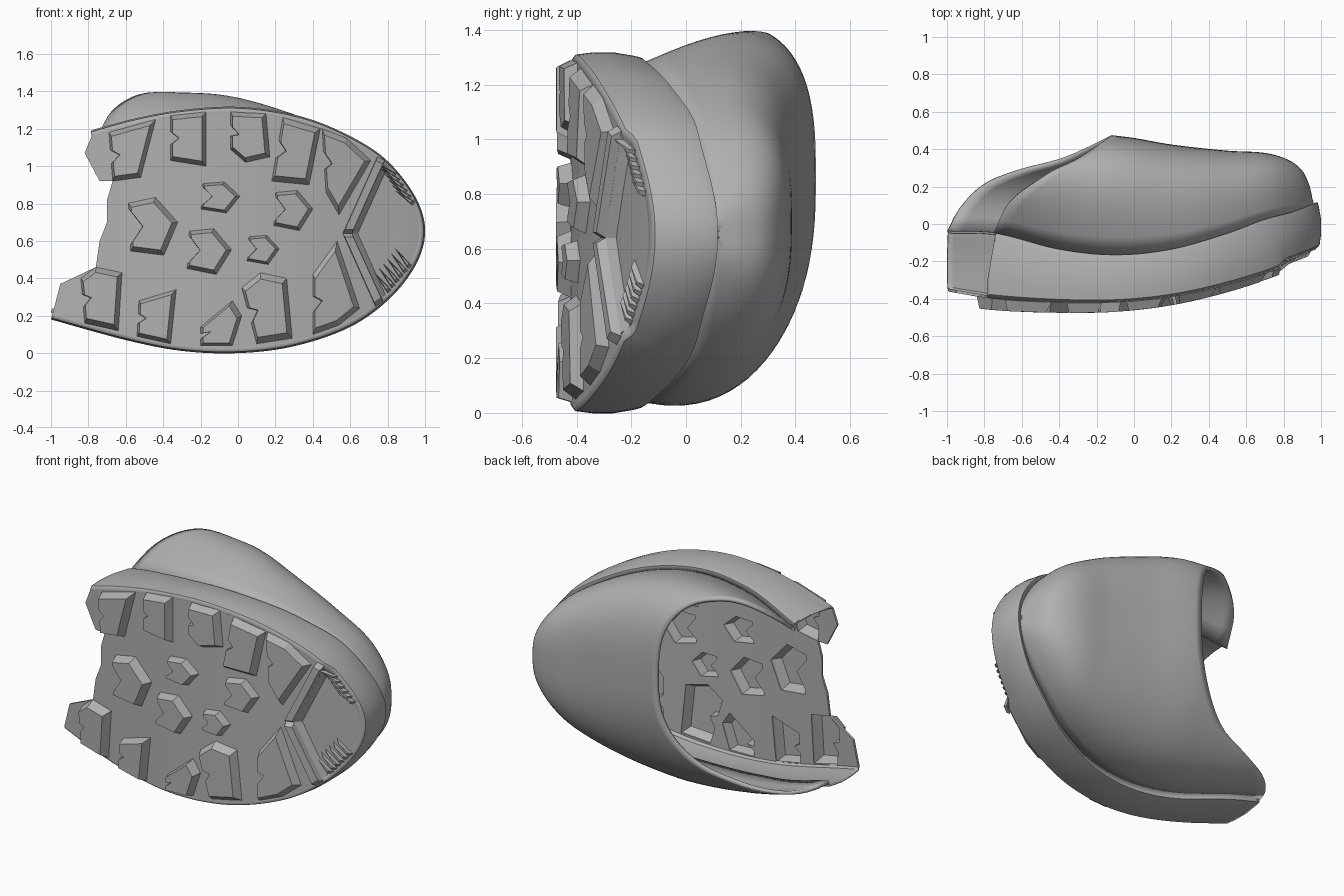
import bpy, bmesh, math
from mathutils import Vector

cube = bpy.data.objects.get("Cube")
if cube:
    bpy.data.objects.remove(cube, do_unlink=True)

rubber = bpy.data.materials.new("grey rubber")
rubber.use_nodes = True
GREY = (0.44, 0.44, 0.44, 1)
rubber.diffuse_color = GREY
rubber.node_tree.nodes["Principled BSDF"].inputs["Base Color"].default_value = GREY


def curve(pts, x):
    """Smooth value at x through (x, value) points, held beyond the ends."""
    if x <= pts[0][0]:
        return pts[0][1]
    if x >= pts[-1][0]:
        return pts[-1][1]
    i = next(k for k in range(len(pts) - 1) if x <= pts[k + 1][0])

    def slope(k):
        a, b = pts[max(k - 1, 0)], pts[min(k + 1, len(pts) - 1)]
        return (b[1] - a[1]) / max(b[0] - a[0], 1e-6)
    (x0, v0), (x1, v1) = pts[i], pts[i + 1]
    d = max(x1 - x0, 1e-6)
    t = (x - x0) / d
    return (v0 * (2*t**3 - 3*t*t + 1) + v1 * (3*t*t - 2*t**3)
            + d * (slope(i) * (t**3 - 2*t*t + t) + slope(i + 1) * (t**3 - t*t)))


def make(name, bm, smooth=None, thickness=0):
    bmesh.ops.remove_doubles(bm, verts=bm.verts, dist=0.0005)
    bmesh.ops.recalc_face_normals(bm, faces=bm.faces)
    mesh = bpy.data.meshes.new(name)
    bm.to_mesh(mesh)
    bm.free()
    ob = bpy.data.objects.new(name, mesh)
    bpy.context.collection.objects.link(ob)
    mesh.materials.append(rubber)
    bpy.ops.object.select_all(action='DESELECT')
    ob.select_set(True)
    bpy.context.view_layer.objects.active = ob
    if smooth:
        bpy.ops.object.shade_smooth_by_angle(angle=math.radians(smooth))
    if thickness:
        mod = ob.modifiers.new("thickness", 'SOLIDIFY')
        mod.thickness = thickness
        mod.offset = -1
    return ob


def loft(rows):
    bm = bmesh.new()
    grid = [[bm.verts.new(p) for p in row] for row in rows]
    for a, b in zip(grid, grid[1:]):
        for i in range(len(a) - 1):
            bm.faces.new((a[i], a[i + 1], b[i + 1], b[i]))
    return bm


# Side outline, from the high rear corner round the toe to the low rear corner
KEYS = [Vector(p) for p in (
    (-.79, 1.19), (-.55, 1.255), (-.3, 1.3), (0, 1.317), (.3, 1.275), (.55, 1.185),
    (.78, 1.045), (.94, .85), (1, .67), (.96, .49), (.82, .3), (.6, .14), (.3, .037),
    (0, 0), (-.3, .012), (-.6, .07), (-1, .18))]
OUTLINE = []
for i in range(len(KEYS) - 1):
    p0, p1, p2, p3 = (KEYS[max(0, min(k, len(KEYS) - 1))] for k in range(i - 1, i + 3))
    for s in range(8):
        t = s / 8
        OUTLINE.append(p1 + t * (p2 - p0) / 2 + t*t * (p0 - 2.5*p1 + 2*p2 - .5*p3)
                       + t**3 * (1.5 * (p1 - p2) + (p3 - p0) / 2))
OUTLINE.append(KEYS[-1])


def inset(amount):
    out = []
    for i, p in enumerate(OUTLINE):
        d = (OUTLINE[min(i + 1, len(OUTLINE) - 1)] - OUTLINE[max(i - 1, 0)]).normalized()
        out.append(p + Vector((d.y, -d.x)) * amount)
    return out


# Heights along the length: tread surface, welt line, crown and lean of the upper
BASE = [(-1, -.36), (-.75, -.4), (-.4, -.42), (-.1, -.42), (.2, -.39),
        (.5, -.325), (.8, -.23), (1, -.135)]
WELT = [(-1, -.04), (-.74, -.05), (-.4, -.135), (-.1, -.165), (.2, -.135),
        (.5, -.05), (.7, .025), (.85, .065), (1, .125)]
CROWN = [(-.12, .475), (0, .46), (.2, .425), (.5, .392), (.7, .38), (.82, .345),
         (.9, .285), (.94, .2), (.957, .12)]
LEAN = [(-.75, .75), (-.5, .65), (-.3, .53), (0, .4), (.3, .28), (.7, .15), (1, .05)]


def tread(x, z):
    """Tread surface, stepping inward ahead of the toe chevron."""
    ahead = (x - .45 * abs(z - .64) - .61) / .03
    return curve(BASE, x) + .03 * min(1, max(0, ahead)) * min(1, (1.1 - x) / .3)


# Rubber side wall with a stepped welt
PROFILE = [(.03, 0), (.008, .06), (0, .3), (0, .6), (.012, .88), (.016, .95),
           (.02, 1), (.05, 1.01)]
rows = []
for amount, f in PROFILE:
    rows.append([(max(p.x, -.8 + .06 * f) if p.y > .6 else p.x,
                  tread(p.x, p.y) * (1 - f) + curve(WELT, p.x) * f, p.y)
                 for p in inset(amount)])
make("side_wall", loft(rows), 35, .012)

# Rounded upper, swept from the slanted rear opening to the toe
edge = inset(.04)
tip = max(range(len(edge)), key=lambda k: edge[k].x)
HIGH = [tuple(p) for p in edge[:tip + 1]]
LOW = [tuple(p) for p in reversed(edge[tip:])]
RIM_LOW = [(0, -1), (.25, -.93), (.5, -.8), (.68, -.6), (.81, -.37), (1, -.12)]
RIM_HIGH = [(0, -.75), (.35, -.66), (.67, -.45), (.8, -.3), (1, -.12)]
rows = []
for j in range(49):
    a = math.pi * j / 48
    v = max(math.sin(a), 0) ** .7
    side = math.copysign(abs(math.cos(a)) ** .7, -math.cos(a))
    start = curve(RIM_LOW if a < math.pi / 2 else RIM_HIGH, v)
    row = []
    for i in range(41):
        x = start + (edge[tip].x - start) * math.sin(i / 40 * math.pi / 2)
        lo, hi, w = curve(LOW, x), curve(HIGH, x), curve(WELT, x)
        rise = max(curve(CROWN, x) - w, 0) * v
        high_share = (1 - math.cos(a)) / 2
        low_lean = (.4 * v - .2) * min(1, max(0, 1 - x))
        lean = low_lean * (1 - high_share) + curve(LEAN, x) * high_share
        row.append((x, w + rise, (lo + hi) / 2 + side * (hi - lo) / 2 + lean * rise))
    rows.append(row)
make("upper", loft(rows), 60, .022)


# Tread lugs, drawn flat and then bent to the sole; the last edge gets a notch
def notched(pts, margin=.36, depth=.45):
    pts = [Vector(p) for p in pts]
    mid = sum(pts, Vector((0, 0))) / len(pts)
    a, b = pts[-1], pts[0]
    return pts + [a.lerp(b, margin), ((a + b) / 2).lerp(mid, depth), b.lerp(a, margin)]


def arrow(x, z, w, h, turn=0):
    pts = [(-.8, .9), (.25, 1), (1, .1), (.35, -.95), (-.9, -.7)]
    c, s = math.cos(turn), math.sin(turn)
    return notched([(x + w*u*c - h*v*s, z + w*u*s + h*v*c) for u, v in pts], .12, .6)


LUGS = [arrow(-.46, .67, .14, .16, .1), arrow(-.1, .83, .11, .085),
        arrow(-.16, .54, .125, .125), arrow(.29, .76, .11, .11), arrow(.13, .55, .09, .08)]
LUGS += [notched(p) for p in (
    [(-.69, 1.18), (-.44, 1.25), (-.52, .94), (-.67, .92)],
    [(-.36, 1.27), (-.17, 1.29), (-.17, 1), (-.36, 1.03)],
    [(-.04, 1.29), (.15, 1.28), (.17, 1.05), (.04, 1.02), (-.04, 1.09)],
    [(.24, 1.26), (.44, 1.2), (.38, .9), (.18, .92)],
    [(.45, 1.2), (.58, 1.15), (.71, 1.03), (.54, .74), (.47, .86)],
    [(-.84, .4), (-.76, .46), (-.62, .43), (-.64, .12), (-.82, .16)],
    [(-.53, .28), (-.33, .34), (-.36, .05), (-.54, .09)],
    [(-.2, .14), (-.03, .28), (.02, .2), (-.03, .04), (-.2, .04)],
    [(.02, .35), (.12, .43), (.26, .4), (.29, .08), (.1, .05)],
    [(.4, .42), (.53, .6), (.65, .24), (.54, .15), (.4, .1)])]
# Chevron bars at the front of the tread, and the small toe ribs
BARS = [[(.56, .64), (.745, 1.05), (.785, 1.03), (.61, .64)],
        [(.56, .64), (.61, .64), (.775, .28), (.735, .25)]]
RIBS = []
for i in range(6):
    t = i / 5
    for end, back in ((Vector((.84 + .1*t, .95 - .15*t)), Vector((-.1, .07))),
                      (Vector((.81 + .11*t, .33 + .13*t)), Vector((-.08, .1)))):
        across = Vector((-back.y, back.x)) * .1
        RIBS.append([end - across, end + across, end + back])


def bend(bm):
    for v in bm.verts:
        v.co.y = v.co.y * (1 - .35 * v.co.x) + tread(v.co.x, v.co.z)


def frustums(polys, height, taper, closed=False, bottom=0):
    bm = bmesh.new()
    for poly in polys:
        pts = [Vector(p) for p in poly]
        mid = sum(pts, Vector((0, 0))) / len(pts)
        low = [bm.verts.new((p.x, bottom, p.y)) for p in pts]
        top = [bm.verts.new((q.x, -height, q.y)) for q in (mid.lerp(p, taper) for p in pts)]
        bm.faces.new(top)
        if closed:
            bm.faces.new(low[::-1])
        for k in range(len(pts)):
            n = (k + 1) % len(pts)
            bm.faces.new((low[k], low[n], top[n], top[k]))
    return bm


for name, polys, height, taper in (("tread_lugs", LUGS, .048, .82),
                                   ("chevron_bars", BARS, .045, .9),
                                   ("toe_ribs", RIBS, .03, .6)):
    bm = frustums(polys, height, taper)
    bend(bm)
    make(name, bm)

# Sole plate, open behind each hollow lug
rear = [(-.95, .37), (-.76, .46), (-.74, .6), (-.7, .7), (-.7, .82), (-.67, .92),
        (-.74, .92), (-.82, 1.07)]
plate = make("sole_plate", frustums([[tuple(p) for p in inset(.03)] + rear], 0, 1, True, .012))
cutter = make("lug_cutter", frustums(LUGS, .05, 1, True, .05))
cutter.hide_render = True
mod = plate.modifiers.new("lug_openings", 'BOOLEAN')
mod.operation, mod.object, mod.solver = 'DIFFERENCE', cutter, 'EXACT'
bpy.context.view_layer.objects.active = plate
bpy.ops.object.modifier_apply(modifier=mod.name)
bpy.data.objects.remove(cutter, do_unlink=True)
bm = bmesh.new()
bm.from_mesh(plate.data)
cuts = [((k / 10 + .003, 0, 0), (1, 0, 0)) for k in range(-9, 10)] + [((0, 0, .64), (0, 0, 1))]
cuts += [((x, 0, .64), (1, 0, s)) for x in (.61, .64) for s in (-.45, .45)]
for point, normal in cuts:
    bmesh.ops.bisect_plane(bm, geom=bm.verts[:] + bm.edges[:] + bm.faces[:],
                           plane_co=point, plane_no=normal)
bend(bm)
bm.to_mesh(plate.data)
bm.free()
